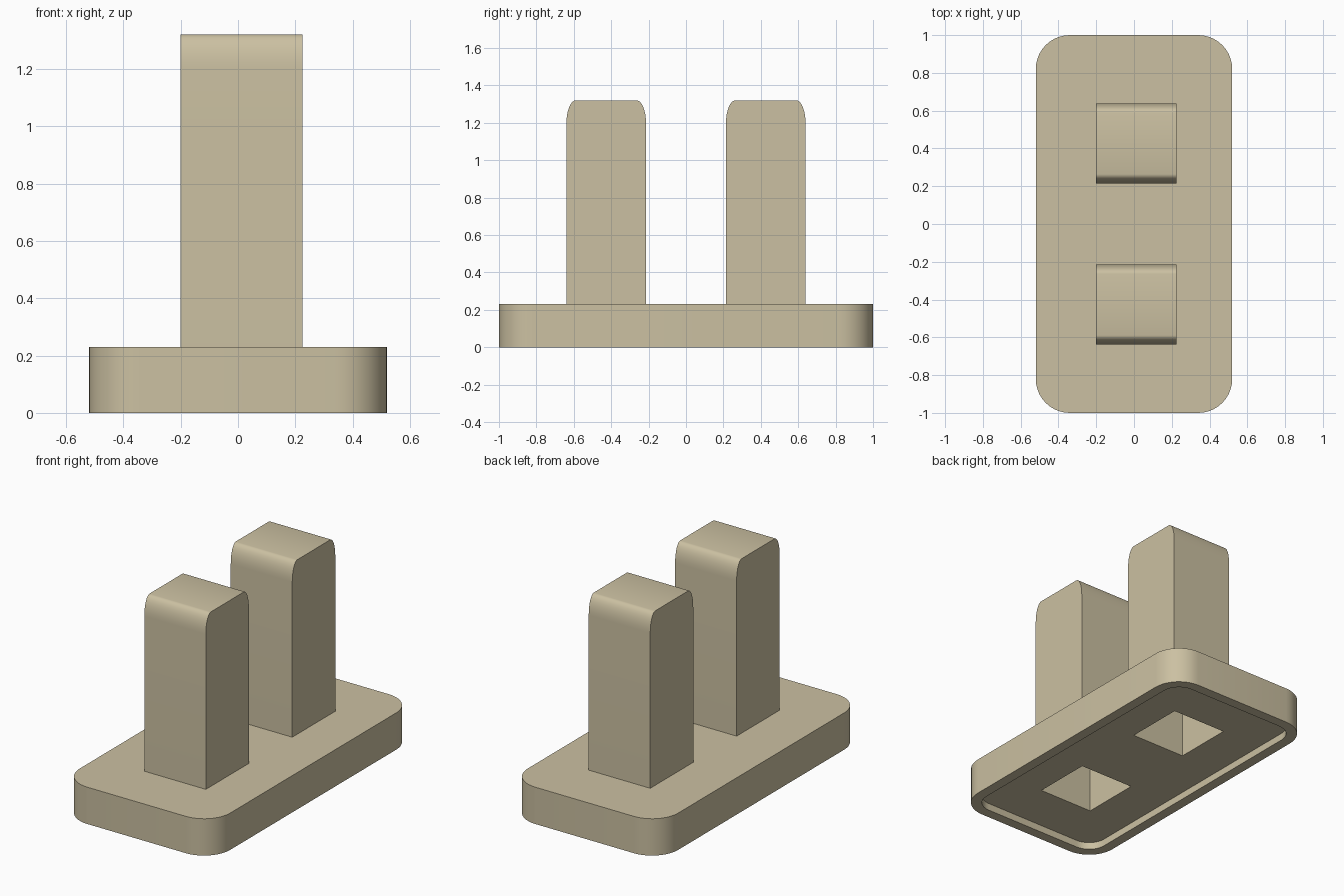
import bpy, bmesh
from math import sin, cos, pi
from mathutils import Vector

if "Cube" in bpy.data.objects:
    bpy.data.objects.remove(bpy.data.objects["Cube"])


def prism(name, outline, direction):
    """Extrude a closed 3D outline along a direction."""
    bm = bmesh.new()
    face = bm.faces.new([bm.verts.new(p) for p in outline])
    ext = bmesh.ops.extrude_face_region(bm, geom=[face])
    bmesh.ops.translate(bm, vec=Vector(direction),
                        verts=[v for v in ext["geom"] if isinstance(v, bmesh.types.BMVert)])
    bmesh.ops.recalc_face_normals(bm, faces=bm.faces)
    mesh = bpy.data.meshes.new(name)
    bm.to_mesh(mesh)
    bm.free()
    ob = bpy.data.objects.new(name, mesh)
    bpy.context.collection.objects.link(ob)
    return ob


def slab(name, hx, hy, r, z0, z1, n=10):
    """Rectangular slab with rounded vertical corners."""
    pts = []
    for k, (sx, sy) in enumerate([(1, 1), (-1, 1), (-1, -1), (1, -1)]):
        for i in range(n + 1):
            a = (k + i / n) * pi / 2
            pts.append((sx * (hx - r) + r * cos(a), sy * (hy - r) + r * sin(a), z0))
    return prism(name, pts, (0, 0, z1 - z0))


def post(name, yc, half, z0, z1, ry, rz, n=8):
    """Square post whose top is rounded on the front and back edges."""
    x = 0.0125 - half
    right = [(half - ry + ry * cos(i / n * pi / 2), z1 - rz + rz * sin(i / n * pi / 2))
             for i in range(n + 1)]
    prof = [(half, z0)] + right + [(-y, z) for y, z in reversed(right)] + [(-half, z0)]
    return prism(name, [(x, yc + y, z) for y, z in prof], (2 * half, 0, 0))


def boolean(ob, tool, operation):
    mod = ob.modifiers.new(operation, 'BOOLEAN')
    mod.object, mod.operation, mod.solver = tool, operation, 'EXACT'
    bpy.context.view_layer.objects.active = ob
    bpy.ops.object.modifier_apply(modifier=mod.name)
    bpy.data.objects.remove(tool)


WALL = 0.024
# base plate with a shallow recess underneath
base = slab("base_with_posts", 0.52, 1.0, 0.18, 0, 0.23)
boolean(base, slab("recess", 0.455, 0.935, 0.115, -0.1, 0.045), 'DIFFERENCE')

# two hollow posts, open from below
for yc in (-0.4265, 0.4265):
    boolean(base, post("post", yc, 0.2125, 0.12, 1.32, 0.05, 0.12), 'UNION')
for yc in (-0.4265, 0.4265):
    boolean(base, post("cavity", yc, 0.2125 - WALL, -0.1, 1.32 - WALL, 0.04, 0.11), 'DIFFERENCE')

# tan finish and smooth rounded edges
mat = bpy.data.materials.new("tan")
mat.diffuse_color = (0.6, 0.53, 0.36, 1)
mat.use_nodes = True
mat.node_tree.nodes["Principled BSDF"].inputs["Base Color"].default_value = mat.diffuse_color
base.data.materials.clear()
base.data.materials.append(mat)
bpy.ops.object.select_all(action='DESELECT')
base.select_set(True)
bpy.context.view_layer.objects.active = base
bpy.ops.object.shade_smooth_by_angle(angle=pi / 6)
